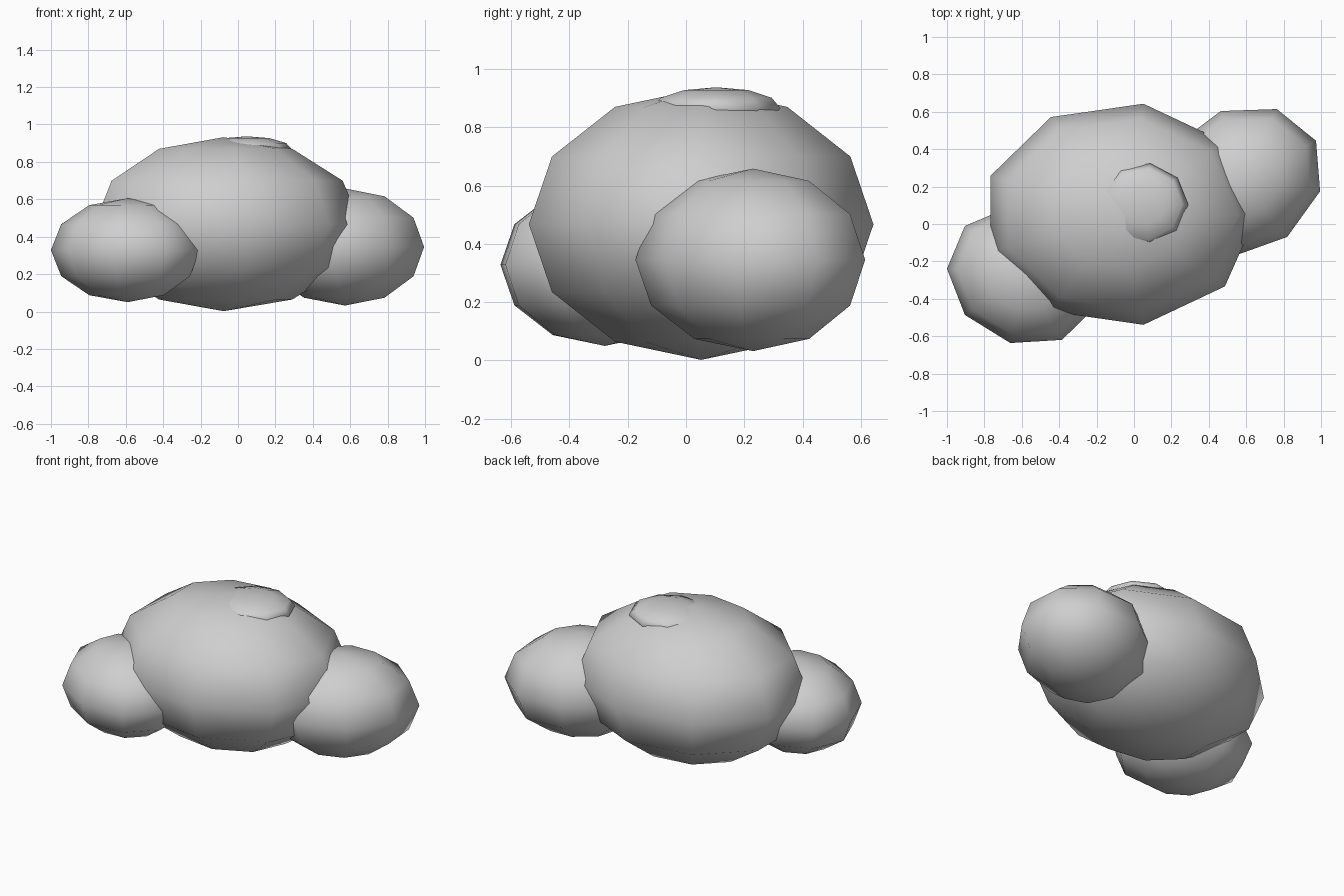
import bpy, bmesh, math
from mathutils import Matrix

if "Cube" in bpy.data.objects:
    bpy.data.objects.remove(bpy.data.objects["Cube"])

# one plain grey for the whole boulder pile
grey = bpy.data.materials.new("stone_grey")
grey.diffuse_color = (0.62, 0.62, 0.62, 1.0)
grey.use_nodes = True
grey.node_tree.nodes["Principled BSDF"].inputs["Base Color"].default_value = grey.diffuse_color

SIDES, RINGS = 9, 6


def lump(name, centre, u, v, height):
    """Nine-sided smooth ball stretched along two flat axes u, v and by height."""
    bm = bmesh.new()
    bmesh.ops.create_uvsphere(bm, u_segments=SIDES, v_segments=RINGS, radius=1)
    # turn the ball so that one corner lies exactly on +x
    corner = min((w.co for w in bm.verts if abs(w.co.z) < 0.01),
                 key=lambda c: abs(math.atan2(c.y, c.x)))
    turn = Matrix.Rotation(-math.atan2(corner.y, corner.x), 4, 'Z')
    stretch = Matrix(((u[0], v[0], 0, centre[0]),
                      (u[1], v[1], 0, centre[1]),
                      (0, 0, height, centre[2]),
                      (0, 0, 0, 1)))
    bm.transform(stretch @ turn)
    bmesh.ops.recalc_face_normals(bm, faces=bm.faces)
    for f in bm.faces:
        f.smooth = True
    mesh = bpy.data.meshes.new(name)
    bm.to_mesh(mesh)
    bm.free()
    mesh.materials.append(grey)
    obj = bpy.data.objects.new(name, mesh)
    bpy.context.collection.objects.link(obj)
    return obj


# large middle lump
lump("main_lump", (-0.077, 0.052, 0.467), (0.735, 0), (0, 0.6), 0.465)
# side lumps
lump("left_lump", (-0.59, -0.279, 0.328), (-0.41, 0.04), (0, 0.37), 0.278)
lump("right_lump", (0.572, 0.23, 0.345), (0.423, -0.055), (0.12, 0.4), 0.313)
# flattened lump on top
lump("top_lump", (0.045, 0.104, 0.865), (0.245, 0), (0, 0.223), 0.072)
